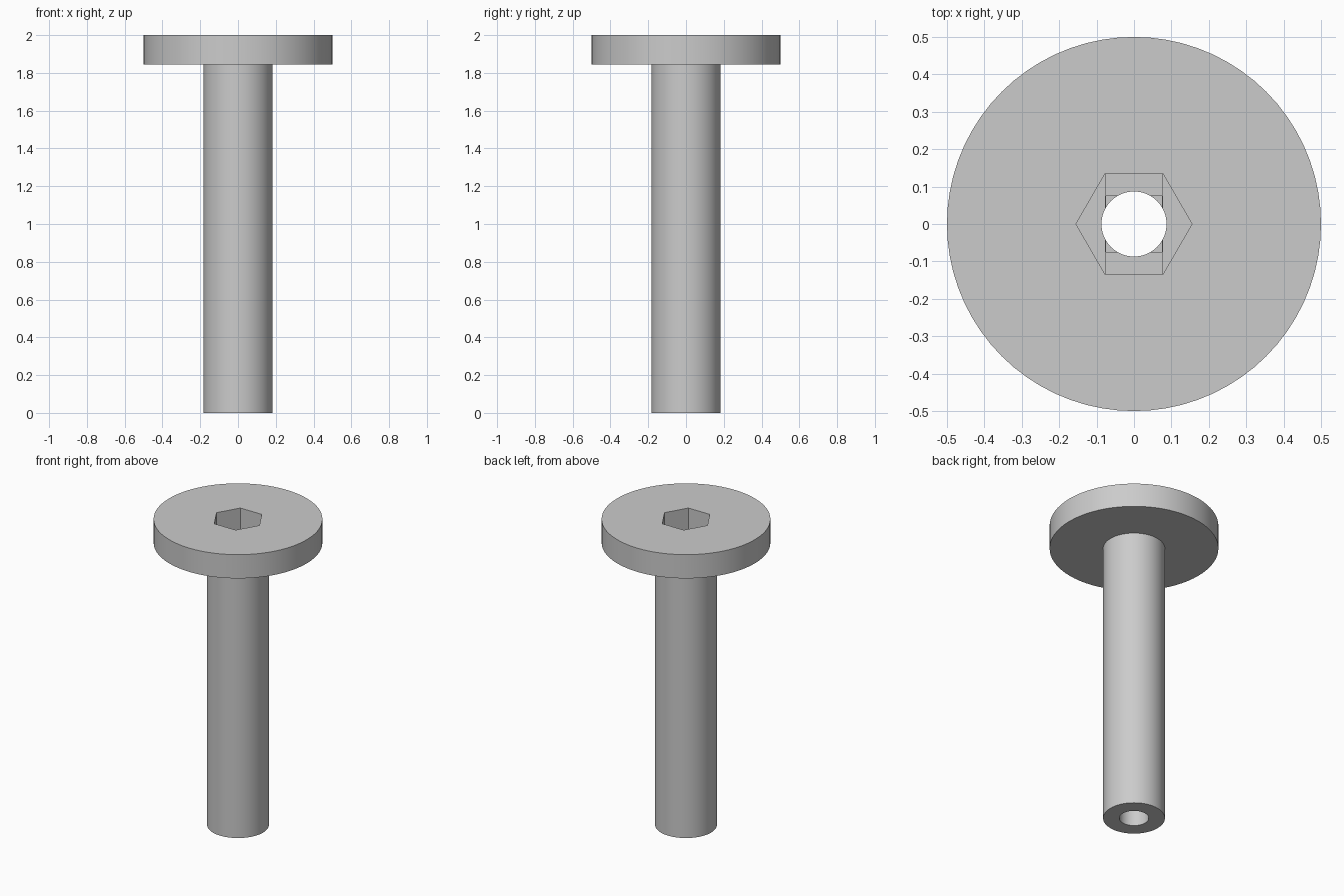
import bpy, bmesh, math

cube = bpy.data.objects.get("Cube")
if cube:
    bpy.data.objects.remove(cube, do_unlink=True)

SEGMENTS = 72
TOP = 2.0
HEAD_BASE = 1.845
SOCKET_FLOOR = 1.83
STEP = 0.01
BORE = 0.087
HEX = 0.155

grey = bpy.data.materials.new("plain_grey")
grey.use_nodes = True
grey.diffuse_color = (0.6, 0.6, 0.6, 1)
grey.node_tree.nodes["Principled BSDF"].inputs["Base Color"].default_value = (0.6, 0.6, 0.6, 1)


def new_object(name, bm):
    bmesh.ops.recalc_face_normals(bm, faces=bm.faces)
    mesh = bpy.data.meshes.new(name)
    bm.to_mesh(mesh)
    bm.free()
    mesh.materials.append(grey)
    obj = bpy.data.objects.new(name, mesh)
    bpy.context.collection.objects.link(obj)
    return obj


def ring(radius, count):
    steps = [2 * math.pi * i / count for i in range(count)]
    return [(radius * math.cos(a), radius * math.sin(a)) for a in steps]


def rectangle(x, y):
    return [(x, y), (-x, y), (-x, -y), (x, -y)]


def prism(name, outline, bottom, top):
    bm = bmesh.new()
    face = bm.faces.new([bm.verts.new((x, y, bottom)) for x, y in outline])
    result = bmesh.ops.extrude_face_region(bm, geom=[face])
    verts = [v for v in result["geom"] if isinstance(v, bmesh.types.BMVert)]
    bmesh.ops.translate(bm, verts=verts, vec=(0, 0, top - bottom))
    return new_object(name, bm)


# Turned body: wide flat head on a long shank
bm = bmesh.new()
profile = [(0.183, 0), (0.183, HEAD_BASE), (0.5, HEAD_BASE), (0.5, TOP)]
loops = [[bm.verts.new((x, y, z)) for x, y in ring(r, SEGMENTS)] for r, z in profile]
for low, high in zip(loops, loops[1:]):
    for i in range(SEGMENTS):
        j = (i + 1) % SEGMENTS
        bm.faces.new((low[i], low[j], high[j], high[i]))
bm.faces.new(loops[0])
bm.faces.new(loops[-1])
bolt = new_object("flanged_bolt", bm)

# Hex socket, two stepped ledges under it, and the through bore
above = TOP + 0.1
half = HEX / 2
cutters = [
    prism("bore_cutter", ring(BORE, SEGMENTS), -0.1, above),
    prism("hex_cutter", ring(HEX, 6), SOCKET_FLOOR, above + 0.01),
    prism("slot_cutter", rectangle(half - 0.001, 0.133), SOCKET_FLOOR - STEP, above + 0.02),
    prism("square_cutter", rectangle(half - 0.002, half - 0.002), SOCKET_FLOOR - 2 * STEP, above + 0.03),
]
bpy.context.view_layer.objects.active = bolt
bolt.select_set(True)
for cutter in cutters:
    cutter.hide_render = True
    cut = bolt.modifiers.new(cutter.name, 'BOOLEAN')
    cut.operation = 'DIFFERENCE'
    cut.solver = 'EXACT'
    cut.object = cutter
    bpy.ops.object.modifier_apply(modifier=cut.name)
    bpy.data.objects.remove(cutter, do_unlink=True)

bpy.ops.object.select_all(action='DESELECT')
bolt.select_set(True)
bpy.ops.object.shade_smooth_by_angle(angle=math.radians(30))
